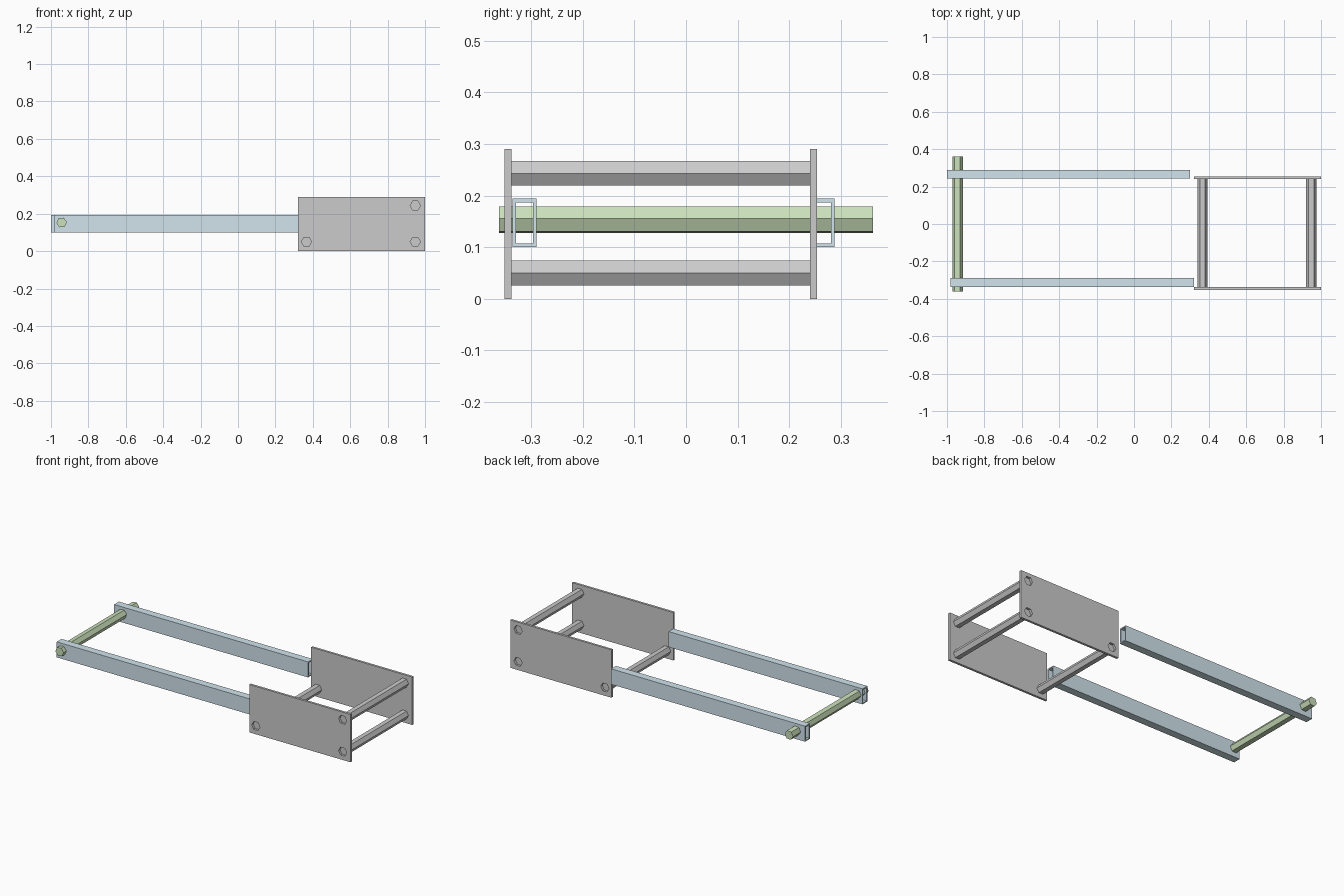
import bpy, bmesh
from math import cos, sin, radians

if "Cube" in bpy.data.objects:
    bpy.data.objects.remove(bpy.data.objects["Cube"])


def finish(name, bm, mat=None):
    bmesh.ops.recalc_face_normals(bm, faces=bm.faces[:])
    me = bpy.data.meshes.new(name)
    bm.to_mesh(me)
    bm.free()
    ob = bpy.data.objects.new(name, me)
    bpy.context.collection.objects.link(ob)
    if mat:
        me.materials.append(mat)
    return ob


def material(name, rgb):
    m = bpy.data.materials.new(name)
    m.diffuse_color = (*rgb, 1)
    m.use_nodes = True
    m.node_tree.nodes["Principled BSDF"].inputs["Base Color"].default_value = m.diffuse_color
    return m


def hex_rod(name, x, z, y0, y1, r, turn=0, mat=None):
    """Six-sided bar running along y."""
    bm = bmesh.new()
    angles = [radians(60 * i + turn) for i in range(6)]
    ring = [bm.verts.new((x + r * cos(a), y0, z + r * sin(a))) for a in angles]
    face = bm.faces.new(ring)
    ext = bmesh.ops.extrude_face_region(bm, geom=[face], use_keep_orig=True)
    for v in ext["geom"]:
        if isinstance(v, bmesh.types.BMVert):
            v.co.y = y1
    return finish(name, bm, mat)


def box(name, x0, x1, y0, y1, z0, z1):
    bm = bmesh.new()
    bmesh.ops.create_cube(bm, size=1)
    for v in bm.verts:
        v.co = (x1 if v.co.x > 0 else x0, y1 if v.co.y > 0 else y0,
                z1 if v.co.z > 0 else z0)
    return finish(name, bm)


def tube(name, x0, x1, y0, y1, z0, z1, wall, mat):
    """Hollow rectangular tube along x, open at both ends."""
    bm = bmesh.new()

    def ring(x, w):
        pts = [(y0 + w, z0 + w), (y1 - w, z0 + w), (y1 - w, z1 - w), (y0 + w, z1 - w)]
        return [bm.verts.new((x, y, z)) for y, z in pts]

    rings = [ring(x0, 0), ring(x1, 0), ring(x1, wall), ring(x0, wall)]
    for k in range(4):
        a, b = rings[k], rings[(k + 1) % 4]
        for i in range(4):
            j = (i + 1) % 4
            bm.faces.new((a[i], a[j], b[j], b[i]))
    return finish(name, bm, mat)


blue = material("pale_blue", (0.64, 0.78, 0.84))
green = material("soft_green", (0.60, 0.75, 0.50))

# Side rails
tube("front_rail", -0.98, 0.32, -0.336, -0.29, 0.1, 0.194, 0.007, blue)
tube("back_rail", -1.0, 0.3, 0.242, 0.288, 0.1, 0.194, 0.007, blue)

# Axle through the rails
hex_rod("axle", -0.943, 0.153, -0.362, 0.362, 0.028, 6, green)

# Cross rods between the plates
spots = [(0.366, 0.05), (0.948, 0.05), (0.948, 0.243)]
for i, (x, z) in enumerate(spots):
    hex_rod(f"cross_rod_{i + 1}", x, z, -0.338, 0.24, 0.0275)

# End plates with hexagonal sockets
for name, y0, y1 in [("front_plate", -0.352, -0.338), ("back_plate", 0.24, 0.254)]:
    plate = box(name, 0.322, 1.0, y0, y1, 0.0, 0.29)
    cutters = []
    for x, z in spots:
        c = hex_rod("socket_cutter", x, z, y0 - 0.02, y1 + 0.02, 0.0275)
        c.hide_render = True
        mod = plate.modifiers.new("socket", 'BOOLEAN')
        mod.operation, mod.solver, mod.object = 'DIFFERENCE', 'EXACT', c
        cutters.append(c)
    bpy.context.view_layer.objects.active = plate
    for mod in list(plate.modifiers):
        bpy.ops.object.modifier_apply(modifier=mod.name)
    for c in cutters:
        bpy.data.objects.remove(c)
